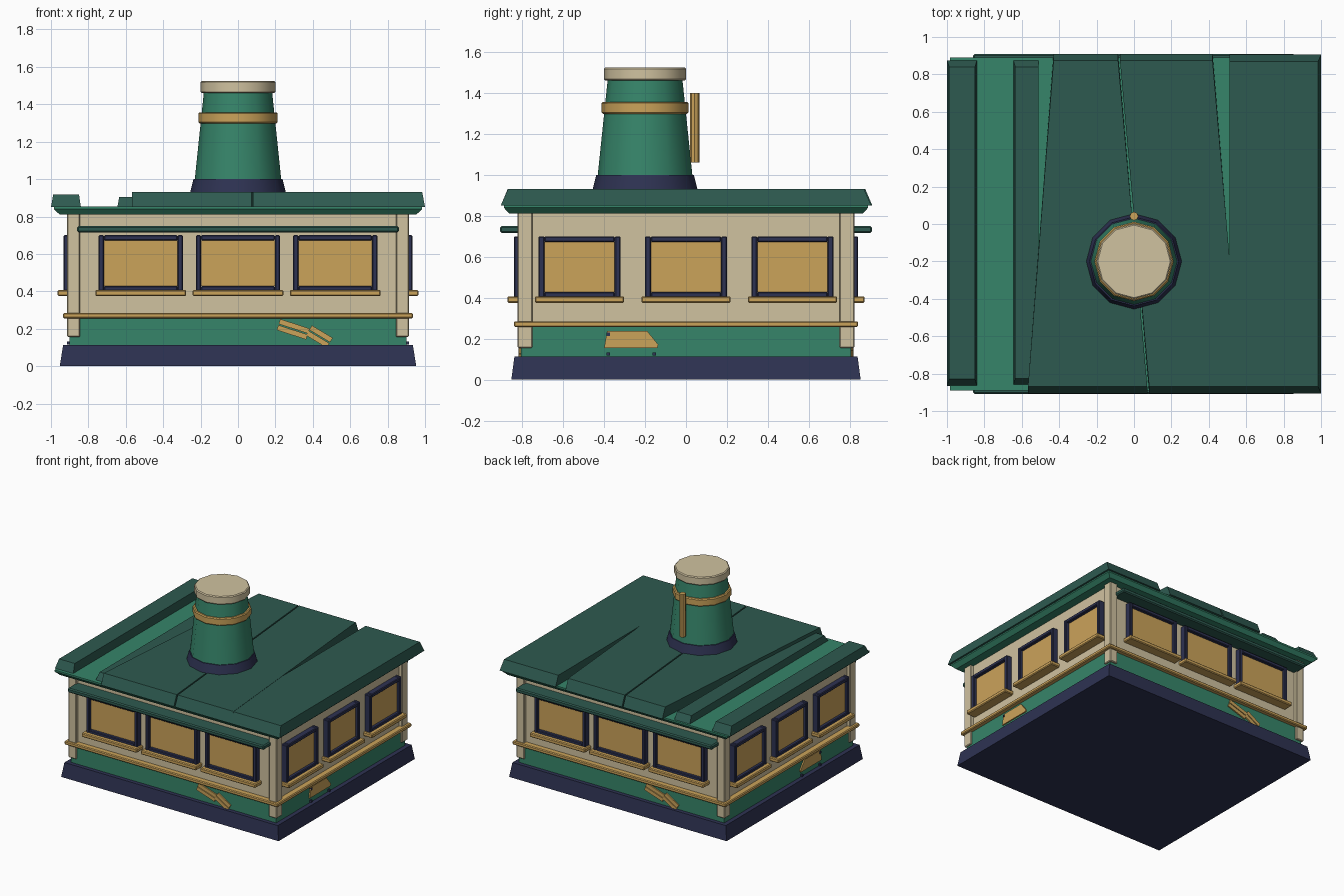
import bpy, bmesh, math
from mathutils import Matrix

if "Cube" in bpy.data.objects:
    bpy.data.objects.remove(bpy.data.objects["Cube"])


def mat(name, c):
    m = bpy.data.materials.new(name)
    m.diffuse_color = (*c, 1)
    m.use_nodes = True
    m.node_tree.nodes["Principled BSDF"].inputs["Base Color"].default_value = m.diffuse_color
    return m


GREEN = mat("mid_green", (0.037, 0.235, 0.144))
DARK = mat("dark_green", (0.027, 0.102, 0.080))
CREAM = mat("cream", (0.63, 0.54, 0.35))
GOLD = mat("gold", (0.597, 0.366, 0.102))
NAVY = mat("navy", (0.027, 0.032, 0.084))


def make(name, verts, faces, m, bevel=0):
    me = bpy.data.meshes.new(name)
    me.from_pydata(verts, [], faces)
    bm = bmesh.new()
    bm.from_mesh(me)
    bmesh.ops.recalc_face_normals(bm, faces=bm.faces)
    bm.to_mesh(me)
    bm.free()
    me.materials.append(m)
    ob = bpy.data.objects.new(name, me)
    bpy.context.collection.objects.link(ob)
    if bevel:
        b = ob.modifiers.new("bevel", "BEVEL")
        b.width, b.segments = bevel, 1
    return ob


def loft(name, rings, m, bevel=0):
    """Closed solid through rings of equal point count."""
    n = len(rings[0])
    verts = [p for r in rings for p in r]
    faces = [tuple(range(n)), tuple(range(len(verts) - n, len(verts)))]
    for k in range(len(rings) - 1):
        for i in range(n):
            j = (i + 1) % n
            faces.append((k*n + i, k*n + j, k*n + n + j, k*n + n + i))
    return make(name, verts, faces, m, bevel)


def rect(x, y, z):
    return [(-x, -y, z), (x, -y, z), (x, y, z), (-x, y, z)]


def box(name, x0, x1, y0, y1, z0, z1, m, bevel=0):
    r = [[(x0, y0, z), (x1, y0, z), (x1, y1, z), (x0, y1, z)] for z in (z0, z1)]
    return loft(name, r, m, bevel)


def cone(name, cx, cy, prof, m, n=12):
    rings = [[(cx + r*math.cos(2*math.pi*i/n), cy + r*math.sin(2*math.pi*i/n), z)
              for i in range(n)] for r, z in prof]
    ob = loft(name, rings, m)
    bpy.context.view_layer.objects.active = ob
    ob.select_set(True)
    bpy.ops.object.shade_smooth_by_angle(angle=math.radians(35))
    ob.select_set(False)
    return ob


# Base, lower skirt and walls
loft("base", [rect(.953, .853, 0), rect(.935, .838, .113)], NAVY)
box("skirt", -.9, .9, -.807, .807, .10, .26, GREEN)
box("walls", -.888, .888, -.795, .795, .25, .83, CREAM)
box("belt_trim", -.935, .935, -.84, .84, .256, .285, GOLD, .006)

# Corner posts
for sx in (-1, 1):
    for sy in (-1, 1):
        xs, ys = sorted((sx*.845, sx*.913)), sorted((sy*.75, sy*.822))
        box("corner_post", *xs, *ys, .155, .83, CREAM, .005)


def window(name, u, w, wall, rot):
    """Framed window with sill, built on the front then turned about z."""
    a, b, z0, z1, t = u - w/2, u + w/2, .40, .70, .028
    out = -wall - .045
    parts = [box(name + "_frame", a, a + t, out, -wall + .01, z0, z1, NAVY, .005),
             box(name + "_frame", b - t, b, out, -wall + .01, z0, z1, NAVY, .005),
             box(name + "_frame", a + t, b - t, out, -wall + .01, z1 - t, z1, NAVY, .005),
             box(name + "_frame", a + t, b - t, out, -wall + .01, z0, z0 + t, NAVY, .005),
             box(name + "_pane", a + t, b - t, -wall - .02, -wall + .01, z0 + t, z1 - t, GOLD),
             box(name + "_sill", a - .018, b + .018, -wall - .077, -wall + .01, .375, .407, GOLD, .006)]
    for p in parts:
        p.data.transform(Matrix.Rotation(rot, 4, 'Z'))


for u in (-.52, 0, .52):
    window("front_window", u, .45, .795, 0)
    window("back_window", u, .45, .795, math.pi)
    window("right_window", u, .40, .888, math.pi/2)
    window("left_window", u, .40, .888, -math.pi/2)

# Awning strips over front and back windows
for s in (-1, 1):
    box("awning", -.86, .86, *sorted((s*.78, s*.908)), .715, .75, DARK, .008)

# Patch boards on the front and back skirt
for rot in (0, math.pi):
    for cx, cz, ang, ln in ((.295, .197, -18, .165), (.435, .158, -31, .13)):
        for off in (-.017, .017):
            p = box("patch_board", -ln/2, ln/2, -.005, .005, off - .014, off + .014, GOLD)
            p.data.transform(Matrix.Rotation(rot, 4, 'Z')
                             @ Matrix.Translation((cx, -.812, cz))
                             @ Matrix.Rotation(math.radians(-ang), 4, 'Y'))

# Slanted plates and small rivets on the side skirts
shape = [(-.40, .155), (-.14, .155), (-.135, .17), (-.19, .238), (-.385, .238)]
for s in (-1, 1):
    loft("side_plate", [[(s*x, y, z) for y, z in shape] for x in (.895, .91)], GOLD)
    for y, z in ((-.38, .222), (-.38, .125), (-.155, .125)):
        box("rivet", *sorted((s*.895, s*.914)), y - .008, y + .008, z - .008, z + .008, NAVY)

# Roof slab
loft("roof_slab", [rect(.955, .865, .812), rect(.985, .89, .84), rect(.985, .89, .853)], GREEN)


def panel(name, front, back, y0, y1, top, ix0=0, ix1=0, iy=.035):
    """Roof panel: front and back x ranges, sloped ends, optional sloped sides."""
    lo = [(front[0], y0, .85), (front[1], y0, .85), (back[1], y1, .85), (back[0], y1, .85)]
    hi = [(front[0] + ix0, y0 + iy, top), (front[1] - ix1, y0 + iy, top),
          (back[1] - ix1, y1 - iy, top), (back[0] + ix0, y1 - iy, top)]
    return loft(name, [lo, hi], DARK)


panel("roof_strip_left", (-1, -.84), (-1, -.84), -.865, .875, .917, .012, .01)
panel("roof_strip_inner", (-.645, -.51), (-.645, -.51), -.86, .875, .905, .01)
panel("roof_panel_a", (-.567, .071), (-.43, -.085), -.905, .91, .932)
panel("roof_panel_b", (.081, .57), (-.075, .42), -.905, .91, .932)
panel("roof_panel_c", (.51, 1), (.51, 1), -.905, .905, .930, 0, .015)

# Chimney
cone("chimney_foot", 0, -.2, [(.258, .92), (.238, 1.0)], NAVY)
cone("chimney_stack", 0, -.2, [(.232, .99), (.182, 1.47)], GREEN)
cone("chimney_band", 0, -.2, [(.205, 1.298), (.212, 1.305), (.212, 1.35), (.205, 1.357)], GOLD)
cone("chimney_cap", 0, -.2, [(.194, 1.46), (.201, 1.467), (.201, 1.518), (.194, 1.525)], CREAM)
cone("whistle_pipe", 0, .042, [(.023, 1.06), (.023, 1.40)], GOLD, 8)
